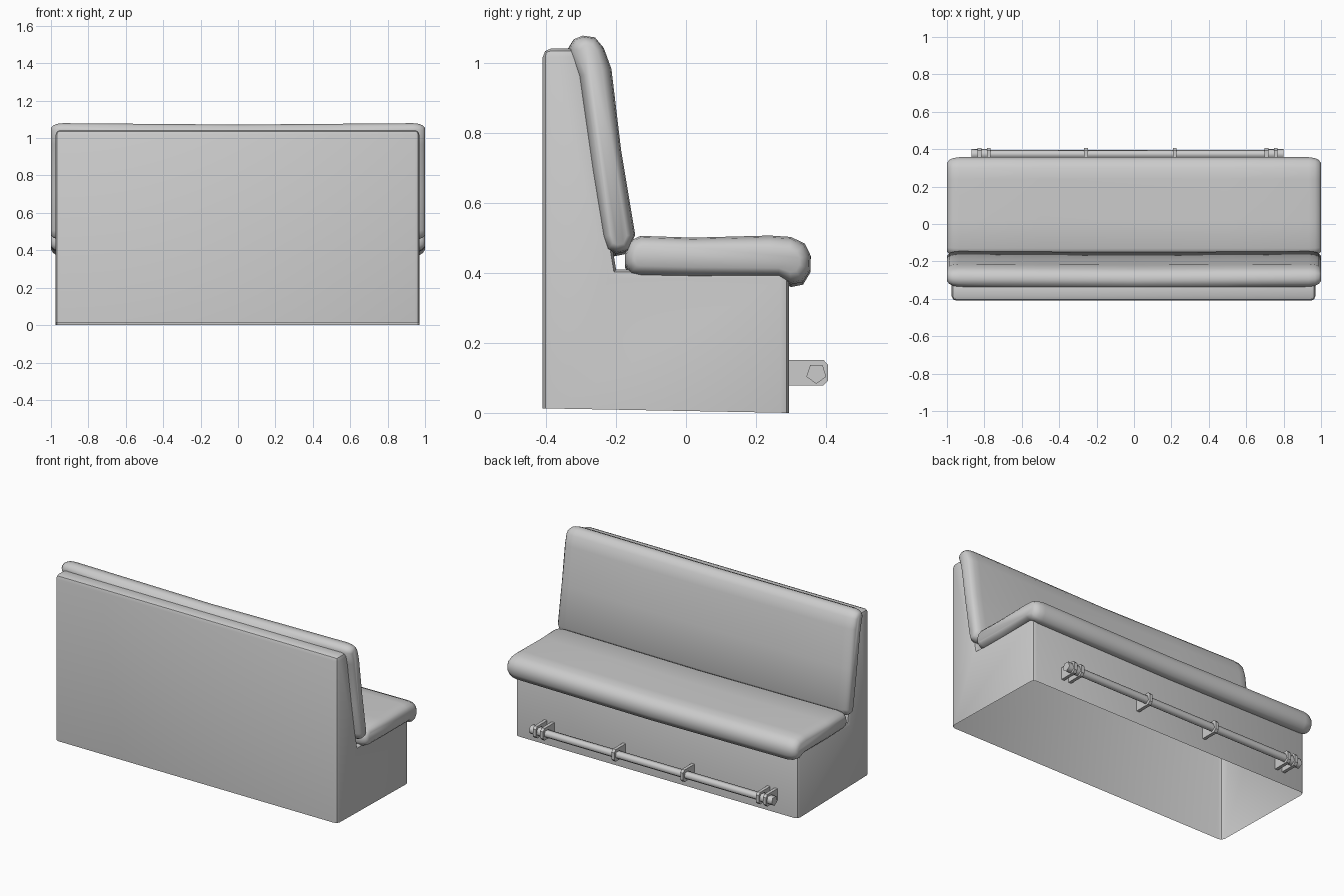
import bpy, bmesh, math
from mathutils import Vector

if "Cube" in bpy.data.objects:
    bpy.data.objects.remove(bpy.data.objects["Cube"])


def finish(bm, name, angle=50):
    bmesh.ops.recalc_face_normals(bm, faces=bm.faces)
    me = bpy.data.meshes.new(name)
    bm.to_mesh(me)
    bm.free()
    ob = bpy.data.objects.new(name, me)
    bpy.context.collection.objects.link(ob)
    bpy.ops.object.select_all(action='DESELECT')
    ob.select_set(True)
    bpy.context.view_layer.objects.active = ob
    bpy.ops.object.shade_smooth_by_angle(angle=math.radians(angle))
    return ob


def loft(bm, rings):
    """Skin a list of equal-length (x, y, z) rings and cap both ends."""
    vs = [[bm.verts.new(p) for p in r] for r in rings]
    n = len(vs[0])
    for a, b in zip(vs, vs[1:]):
        for i in range(n):
            bm.faces.new((a[i], a[(i + 1) % n], b[(i + 1) % n], b[i]))
    bm.faces.new(vs[0][::-1])
    bm.faces.new(vs[-1])


def prism(bm, profile, x0, x1):
    loft(bm, [[(x, y, z) for y, z in profile] for x in (x0, x1)])


def cushion(name, profile, a, b, sag):
    """Padded slab: side profile swept along x, rounded towards its a-b core at the ends."""
    a, b = Vector(a), Vector(b)
    d = b - a
    half = [(1.0, 0.5), (0.988, 0.76), (0.968, 0.92), (0.935, 1.0), (0.5, 1.0)]
    stations = [(-x, s) for x, s in half] + [(0, 1)] + half[::-1]
    rings = []
    for x, s in stations:
        off = Vector(sag) * max(0, 1 - abs(x))
        ring = []
        for p in profile:
            p = Vector(p)
            q = a + d * min(1, max(0, (p - a).dot(d) / d.length_squared))
            r = q + (p - q) * s + off
            ring.append((x, r.x, r.y))
        rings.append(ring)
    bm = bmesh.new()
    loft(bm, rings)
    return finish(bm, name)


# bench body: L-shaped shell, open underneath
bm = bmesh.new()
prism(bm, [(-0.41, 0.013), (0.295, 0), (0.295, 0.41), (-0.2, 0.41),
           (-0.305, 1.043), (-0.41, 1.043)], -0.975, 0.97)
low = [f for f in bm.faces if all(v.co.z < 0.05 for v in f.verts)]
bmesh.ops.delete(bm, geom=low, context='FACES_ONLY')
edges = [e for e in bm.edges if max(v.co.z for v in e.verts) > 0.05
         and not all(abs(v.co.y + 0.2) < 0.01 for v in e.verts)]
bmesh.ops.bevel(bm, geom=edges, offset=0.025, segments=2, profile=0.5, affect='EDGES')
finish(bm, "bench_body", 40)

# seat cushion with rolled front lip
cushion("seat_cushion",
        [(-0.175, 0.425), (-0.16, 0.398), (-0.13, 0.391), (0.02, 0.388), (0.265, 0.39),
         (0.30, 0.368), (0.335, 0.375), (0.356, 0.41), (0.357, 0.45), (0.34, 0.485),
         (0.30, 0.504), (0.24, 0.508), (0.02, 0.502), (-0.13, 0.507), (-0.16, 0.493),
         (-0.175, 0.455)],
        (-0.12, 0.448), (0.295, 0.438), (0, -0.008))

# leaning back cushion
cushion("back_cushion",
        [(-0.145, 0.51), (-0.185, 0.75), (-0.213, 0.985), (-0.235, 1.045), (-0.26, 1.075),
         (-0.295, 1.08), (-0.32, 1.07), (-0.335, 1.045), (-0.307, 0.965), (-0.27, 0.70),
         (-0.238, 0.505), (-0.225, 0.467), (-0.20, 0.456), (-0.165, 0.463)],
        (-0.193, 0.505), (-0.275, 1.03), (-0.006, -0.008))


# foot rail: five-sided bar with thicker end knobs
def pentagon(r):
    return [(0.373 + r * math.cos(math.radians(270 + 72 * i)),
             0.113 + r * math.sin(math.radians(270 + 72 * i))) for i in range(5)]


bm = bmesh.new()
prism(bm, pentagon(0.025), -0.85, 0.78)
finish(bm, "foot_rail", 80)
for side, x0, x1 in (("left", -0.87, -0.775), ("right", 0.705, 0.80)):
    bm = bmesh.new()
    prism(bm, pentagon(0.030), x0, x1)
    finish(bm, "rail_knob_" + side, 80)

# rail brackets: chamfered plates fixed to the bench front
plate = [(0.285, 0.078), (0.393, 0.078), (0.407, 0.093),
         (0.407, 0.137), (0.393, 0.152), (0.285, 0.152)]
for i, x in enumerate((-0.826, -0.776, -0.256, 0.218, 0.708, 0.758)):
    bm = bmesh.new()
    prism(bm, plate, x - 0.01, x + 0.01)
    finish(bm, f"rail_bracket_{i + 1}", 30)
